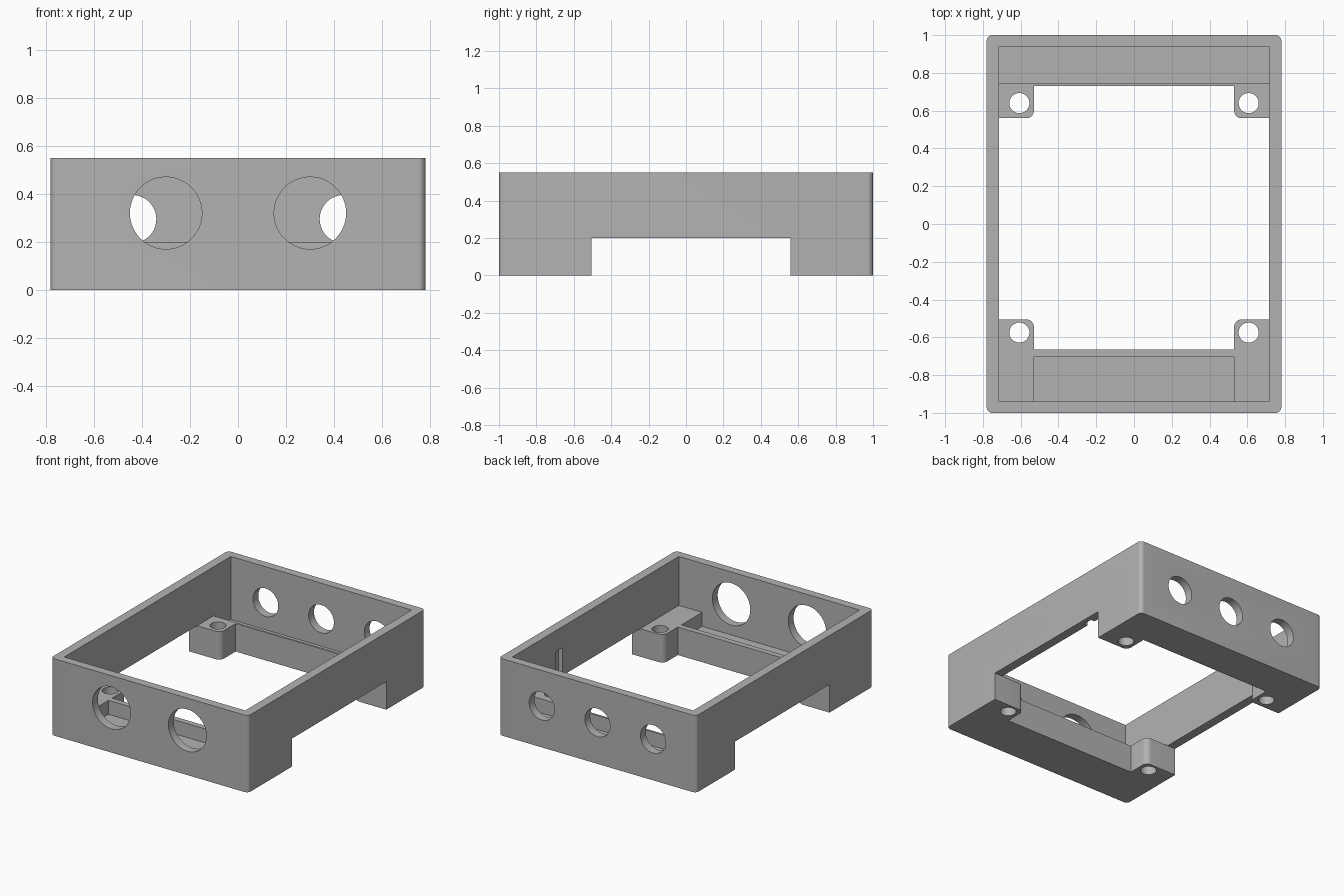
import bpy, bmesh
from math import pi, cos, sin

if "Cube" in bpy.data.objects:
    bpy.data.objects.remove(bpy.data.objects["Cube"], do_unlink=True)

grey = bpy.data.materials.new("plain_grey")
grey.use_nodes = True
colour = (0.45, 0.45, 0.45, 1)
grey.diffuse_color = colour
grey.node_tree.nodes["Principled BSDF"].inputs["Base Color"].default_value = colour


def arc(cx, cy, r, start, end, steps):
    """Points along an arc, angles in radians."""
    angles = [start + (end - start) * i / steps for i in range(steps + 1)]
    return [(cx + r * cos(a), cy + r * sin(a)) for a in angles]


def prism(name, outline, low, high, axis="z"):
    """Extrude an outline along z, or an x-z outline along y."""
    bm = bmesh.new()
    place = (lambda u, v, w: (u, v, w)) if axis == "z" else (lambda u, v, w: (u, w, v))
    bottom = [bm.verts.new(place(u, v, low)) for u, v in outline]
    top = [bm.verts.new(place(u, v, high)) for u, v in outline]
    bm.faces.new(bottom[::-1])
    bm.faces.new(top)
    for i in range(len(outline)):
        j = (i + 1) % len(outline)
        bm.faces.new((bottom[i], bottom[j], top[j], top[i]))
    bmesh.ops.recalc_face_normals(bm, faces=bm.faces)
    mesh = bpy.data.meshes.new(name)
    bm.to_mesh(mesh)
    bm.free()
    mesh.materials.append(grey)
    obj = bpy.data.objects.new(name, mesh)
    bpy.context.collection.objects.link(obj)
    return obj


def box(name, x0, x1, y0, y1, z0, z1):
    return prism(name, [(x0, y0), (x1, y0), (x1, y1), (x0, y1)], z0, z1)


def circle(cx, cy, r):
    return arc(cx, cy, r, 0, 2 * pi, 48)[:-1]


def cut(cutter):
    """Subtract a cutter from the frame and discard it."""
    cutter.hide_render = True
    mod = frame.modifiers.new("cut", "BOOLEAN")
    mod.operation = "DIFFERENCE"
    mod.solver = "EXACT"
    mod.object = cutter
    bpy.context.view_layer.objects.active = frame
    bpy.ops.object.modifier_apply(modifier=mod.name)
    bpy.data.objects.remove(cutter, do_unlink=True)


# Outer block with rounded upright corners
R = 0.03
outline = []
for k, (sx, sy) in enumerate([(1, 1), (-1, 1), (-1, -1), (1, -1)]):
    outline += arc(sx * (0.78 - R), sy * (1 - R), R, k * pi / 2, (k + 1) * pi / 2, 8)
frame = prism("enclosure_frame", outline, 0, 0.55)

# Upper cavity
IN_X, IN_Y, SHELF = 0.715, 0.94, 0.2
cut(box("cavity", -IN_X, IN_X, -IN_Y, IN_Y, SHELF, 0.8))

# Centre opening, leaving four corner posts with a rounded free corner
POST_X, BACK, FRONT, F = 0.53, (0.56, 0.73), (-0.505, -0.665), 0.04


def post_edge(sx, sy, near, far):
    fillet = [(sx * x, near + sy * y)
              for x, y in arc(POST_X + F, F, F, pi, 1.5 * pi, 8)]
    return [(sx * POST_X, far)] + fillet + [(sx * IN_X, near)]


opening = (post_edge(1, 1, *BACK)[::-1] + post_edge(-1, 1, *BACK)
           + post_edge(-1, -1, *FRONT)[::-1] + post_edge(1, -1, *FRONT))
cut(prism("opening", opening, -0.2, 0.35))

# Notches under both side walls
for s in (-1, 1):
    x0, x1 = sorted((s * 0.7, s * 0.9))
    cut(box("side_notch", x0, x1, FRONT[0], BACK[0], -0.2, SHELF))

# Troughs in the front and back shelves
cut(box("front_trough", -POST_X, POST_X, -IN_Y, -0.705, 0.1, 0.3))
cut(box("back_trough", -IN_X, IN_X, 0.745, IN_Y, 0.1, 0.3))

# Screw holes through the posts
for s in (-1, 1):
    for y in (0.64, -0.575):
        cut(prism("screw_hole", circle(s * 0.607, y, 0.053), -0.2, 0.4))

# Two large holes in the front, three small ones in the back
for x in (-0.3, 0.3):
    cut(prism("front_hole", circle(x, 0.32, 0.15), -1.1, -0.9, "y"))
for x in (-0.44, 0, 0.44):
    cut(prism("back_hole", circle(x, 0.295, 0.1), 0.9, 1.1, "y"))

# Blind slot inside the left wall
cut(box("wall_slot", 0.7, 0.745, 0.375, 0.445, 0.1, 0.4))

# Smooth the round surfaces, keep edges sharp
bpy.ops.object.select_all(action="DESELECT")
frame.select_set(True)
bpy.context.view_layer.objects.active = frame
bpy.ops.object.shade_smooth_by_angle(angle=pi / 6)
